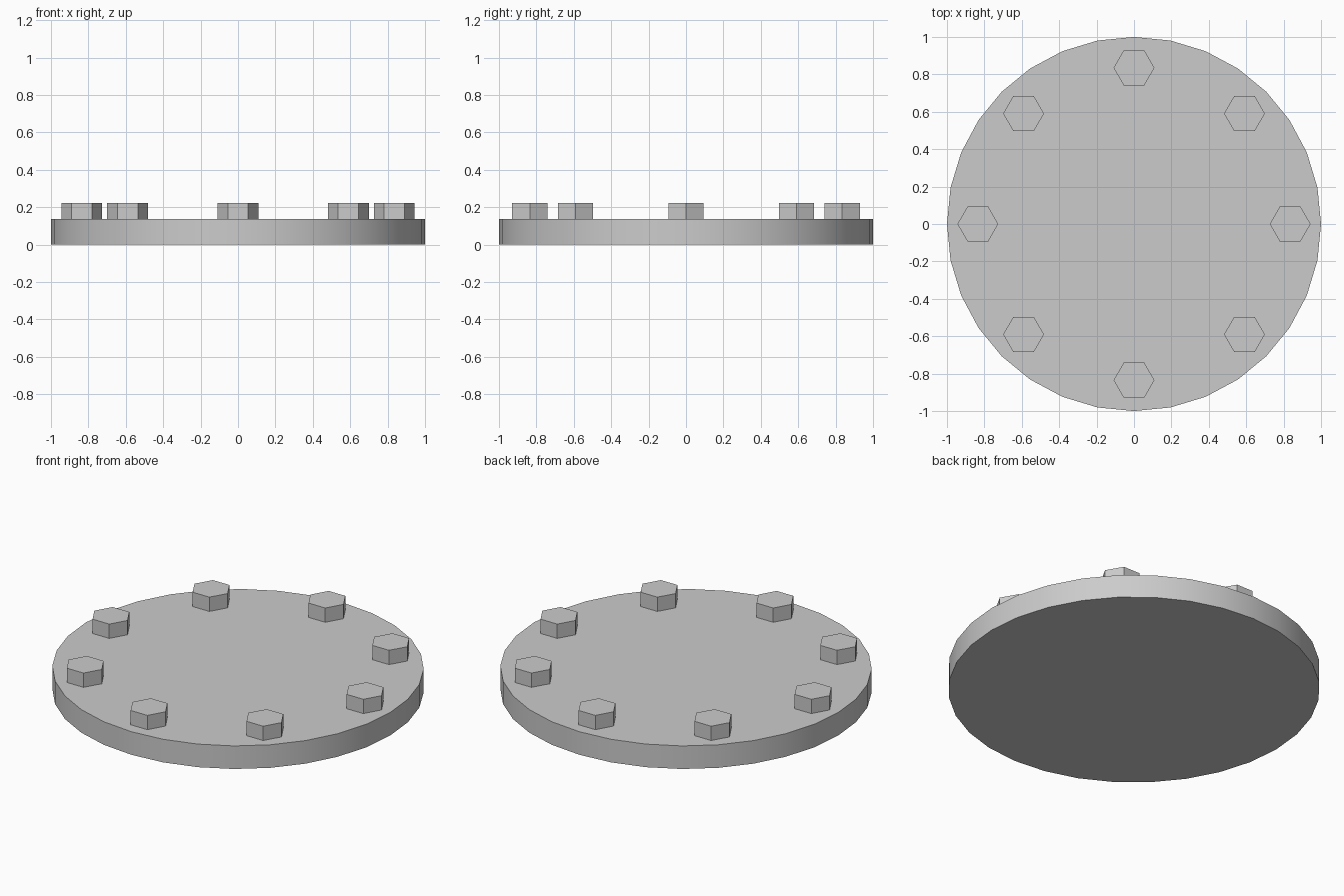
import bpy
from math import cos, sin, pi, radians

if "Cube" in bpy.data.objects:
    bpy.data.objects.remove(bpy.data.objects["Cube"])

PLATE_H = 0.137
BOLT_TOP = 0.222
BOLT_RING = 0.835
EMBED = 0.01


def prism(name, sides, radius, z0, z1, x=0.0, y=0.0, turn=0.0):
    """Upright closed prism between two heights."""
    bpy.ops.mesh.primitive_cylinder_add(vertices=sides, radius=radius, depth=z1 - z0,
                                        location=(x, y, (z0 + z1) / 2),
                                        rotation=(0, 0, turn))
    obj = bpy.context.object
    obj.name = name
    return obj


# Round cover plate, smooth rim with sharp top and bottom edges
prism("cover_plate", 32, 1.0, 0, PLATE_H)
bpy.ops.object.shade_smooth_by_angle(angle=radians(30))

# Ring of eight hex bolt heads, all with corners pointing along x
for i in range(8):
    a = i * pi / 4
    prism(f"bolt_head_{i + 1}", 6, 0.109, PLATE_H - EMBED, BOLT_TOP,
          BOLT_RING * cos(a), BOLT_RING * sin(a), pi / 6)
